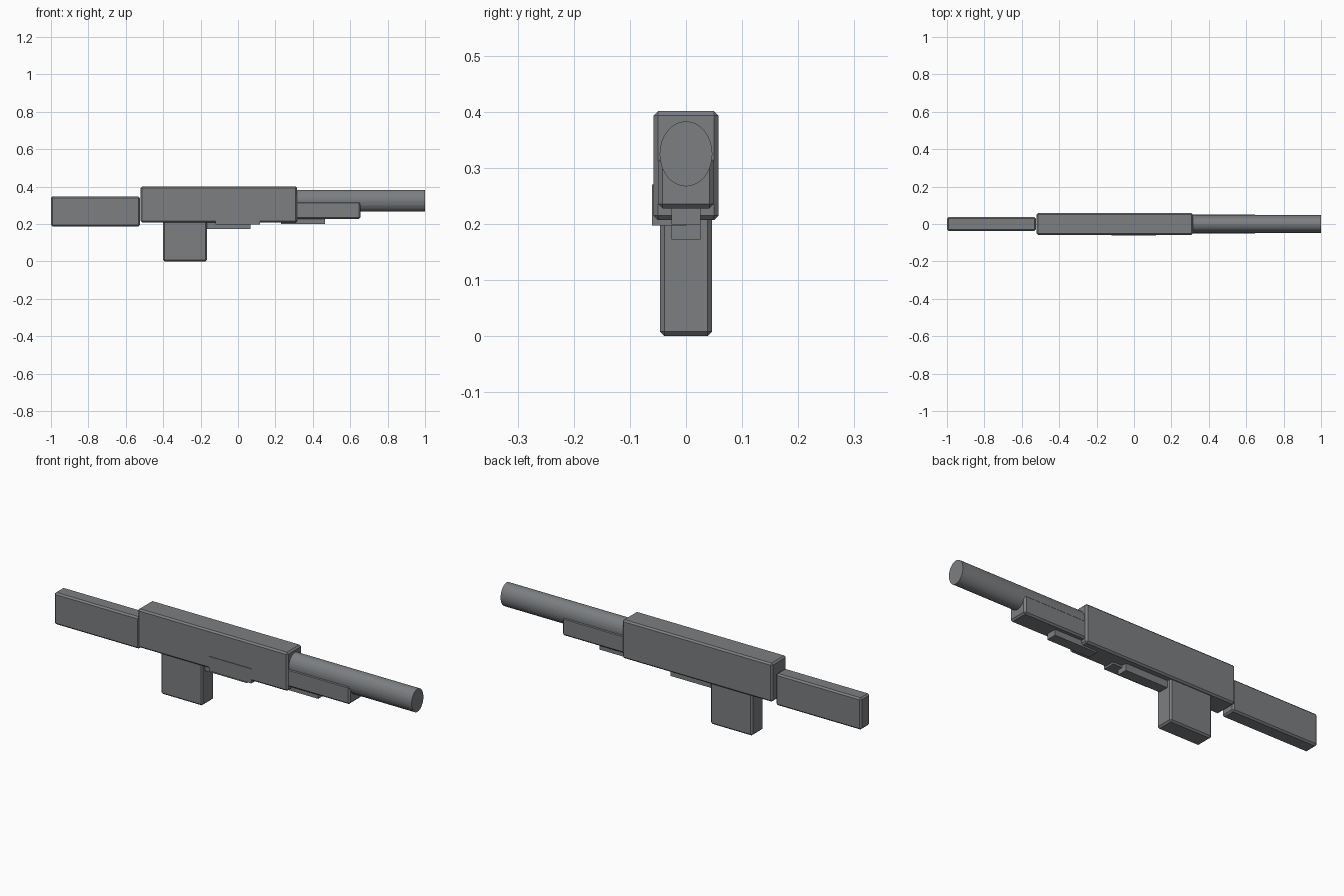
import bpy, math

if "Cube" in bpy.data.objects:
    bpy.data.objects.remove(bpy.data.objects["Cube"])

grey = bpy.data.materials.new("gunmetal grey")
grey.diffuse_color = (0.20, 0.21, 0.22, 1)
grey.use_nodes = True
grey.node_tree.nodes["Principled BSDF"].inputs["Base Color"].default_value = grey.diffuse_color


def box(name, x, y, z, bevel=0.0):
    """Axis-aligned box from (min, max) ranges, with optional chamfered edges."""
    spans = (x, y, z)
    bpy.ops.mesh.primitive_cube_add(size=1, location=[(a + b) / 2 for a, b in spans])
    ob = bpy.context.object
    ob.name = name
    ob.scale = [b - a for a, b in spans]
    bpy.ops.object.transform_apply(location=False, rotation=False, scale=True)
    if bevel:
        mod = ob.modifiers.new("chamfer", 'BEVEL')
        mod.width = bevel
        mod.segments = 1
    ob.data.materials.append(grey)
    return ob


# Main bevelled blocks
box("stock", (-1.0, -0.525), (-0.037, 0.037), (0.187, 0.347), 0.008)
box("receiver", (-0.52, 0.316), (-0.058, 0.058), (0.207, 0.401), 0.008)
box("grip", (-0.40, -0.167), (-0.046, 0.046), (0.0, 0.24), 0.008)
box("handguard", (0.29, 0.655), (-0.05, 0.05), (0.228, 0.32), 0.008)

# Small plain blocks underneath and on the front side
box("trigger_block", (-0.165, 0.067), (-0.026, 0.026), (0.172, 0.23))
box("under_rail", (0.23, 0.465), (-0.026, 0.026), (0.199, 0.24))
box("side_plate", (-0.12, 0.117), (-0.061, 0.0), (0.197, 0.27))

# Oval barrel
bpy.ops.mesh.primitive_cylinder_add(vertices=32, radius=1, depth=0.72,
                                    location=(0.64, 0, 0.325),
                                    rotation=(0, math.pi / 2, 0))
barrel = bpy.context.object
barrel.name = "barrel"
barrel.scale = (0.058, 0.047, 1)
bpy.ops.object.transform_apply(location=False, rotation=True, scale=True)
barrel.data.materials.append(grey)
